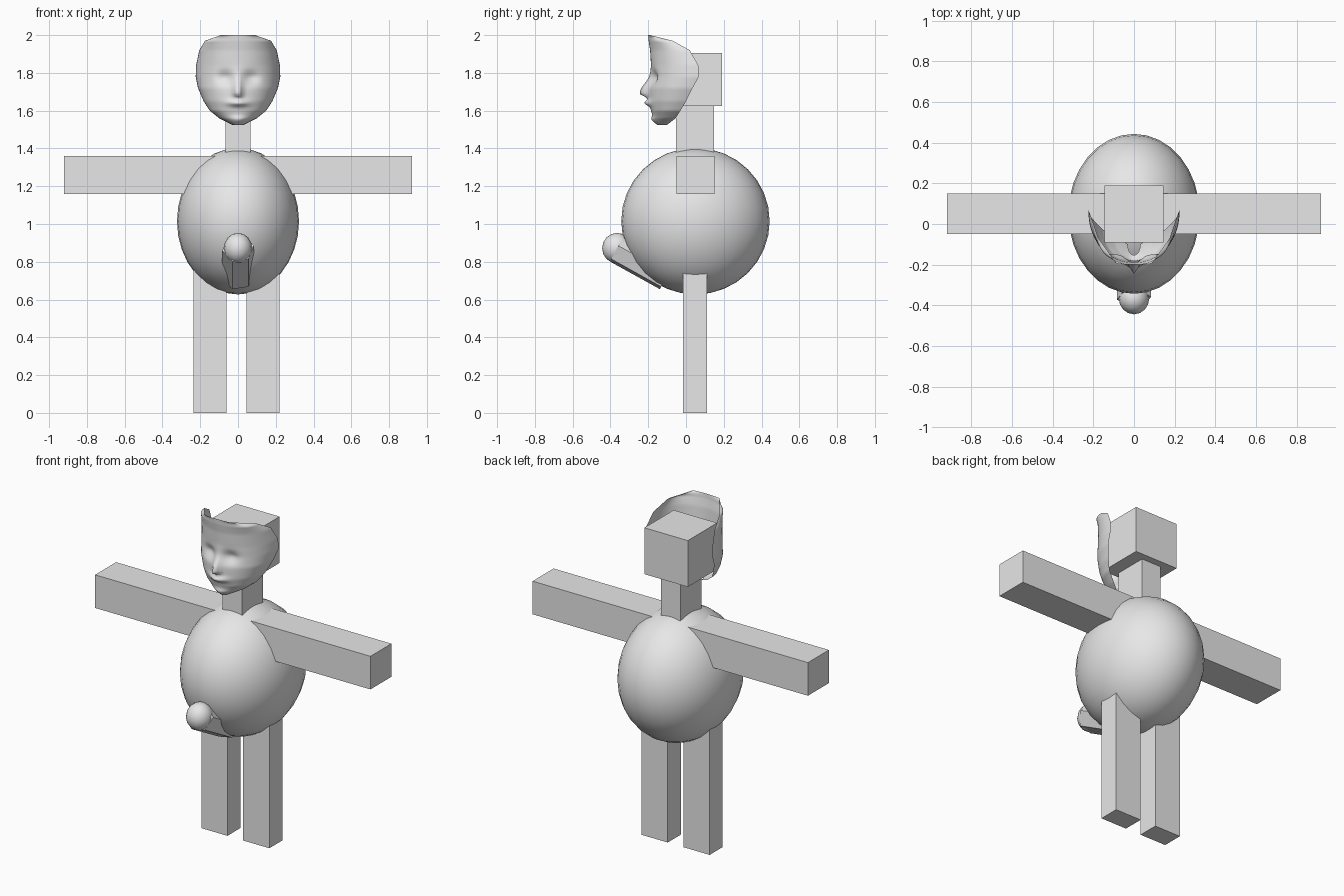
import bpy, bmesh, math
from mathutils import Vector, Matrix

cube = bpy.data.objects.get("Cube")
if cube:
    bpy.data.objects.remove(cube, do_unlink=True)

grey = bpy.data.materials.new("plain grey")
grey.use_nodes = True
grey.diffuse_color = (0.8, 0.8, 0.8, 1)
grey.node_tree.nodes["Principled BSDF"].inputs["Base Color"].default_value = (0.8, 0.8, 0.8, 1)


def finish(name, bm, smooth=False):
    mesh = bpy.data.meshes.new(name)
    for face in bm.faces:
        face.smooth = smooth
    bm.to_mesh(mesh)
    bm.free()
    mesh.materials.append(grey)
    obj = bpy.data.objects.new(name, mesh)
    bpy.context.collection.objects.link(obj)
    return obj


def box(name, low, high):
    low, high = Vector(low), Vector(high)
    bm = bmesh.new()
    place = Matrix.Translation((low + high) / 2) @ Matrix.Diagonal((*(high - low), 1))
    bmesh.ops.create_cube(bm, size=1, matrix=place)
    return finish(name, bm)


def ball(name, centre, radii, segments, rings):
    bm = bmesh.new()
    place = Matrix.Translation(centre) @ Matrix.Diagonal((*radii, 1))
    bmesh.ops.create_uvsphere(bm, u_segments=segments, v_segments=rings, radius=1, matrix=place)
    return finish(name, bm, True)


# Blocks and round body
ball("body", (0, 0.05, 1.015), (0.323, 0.393, 0.388), 32, 16)
box("head", (-0.145, -0.09, 1.625), (0.145, 0.19, 1.905))
box("neck", (-0.065, -0.053, 1.3), (0.065, 0.147, 1.64))
box("left_arm", (0.05, -0.05, 1.16), (0.92, 0.15, 1.36))
box("right_arm", (-0.92, -0.05, 1.16), (-0.05, 0.15, 1.36))
box("left_leg", (0.045, -0.015, 0), (0.22, 0.11, 0.85))
box("right_leg", (-0.235, -0.015, 0), (-0.06, 0.11, 0.85))

# Six-sided front peg with a rounded tip
tip, root = Vector((0, -0.365, 0.872)), Vector((0, -0.1, 0.725))
axis = (tip - root).normalized()
side = Vector((1, 0, 0))
up = side.cross(axis)
up = up if up.z > 0 else -up
bm = bmesh.new()
rings = []
for end in (root, tip):
    angles = [math.radians(10 + 60 * i) for i in range(6)]
    rings.append([bm.verts.new(end + 0.085 * (side * math.cos(a) + up * math.sin(a))) for a in angles])
for i in range(6):
    j = (i + 1) % 6
    bm.faces.new((rings[0][i], rings[0][j], rings[1][j], rings[1][i]))
for ring in rings:
    bm.faces.new(ring)
bmesh.ops.recalc_face_normals(bm, faces=bm.faces)
finish("peg", bm)
ball("peg_tip", tip, (0.075, 0.079, 0.081), 16, 8)

# Face mask rows: height, half width, front depth, rear rim depth
ROWS = [(2.0, 0.09, -0.2, -0.19), (1.97, 0.175, -0.198, -0.07), (1.92, 0.205, -0.19, 0.02),
        (1.84, 0.222, -0.185, 0.065), (1.78, 0.224, -0.187, 0.068), (1.72, 0.212, -0.195, 0.035),
        (1.65, 0.182, -0.195, 0.0), (1.6, 0.15, -0.185, -0.03), (1.56, 0.1, -0.172, -0.055),
        (1.525, 0.03, -0.15, -0.1)]


def bump(value, centre, width):
    return math.exp(-((value - centre) / width) ** 2)


def relief(x, z):
    nose = 0.05 * bump(x, 0, 0.02) * (bump(z, 1.69, 0.07) if z > 1.69 else bump(z, 1.69, 0.018))
    lips = 0.028 * bump(x, 0, 0.05) * bump(z, 1.64, 0.016)
    chin = 0.015 * bump(x, 0, 0.05) * bump(z, 1.55, 0.02)
    sockets = 0.025 * bump(abs(x), 0.07, 0.04) * bump(z, 1.775, 0.035)
    return sockets - nose - lips - chin


bm = bmesh.new()
COLUMNS, STEPS = 40, 6
grid = []
for a, b in zip(ROWS, ROWS[1:]):
    for s in range(STEPS + (b is ROWS[-1])):
        z, w, front, rear = (p + (q - p) * s / STEPS for p, q in zip(a, b))
        row = []
        for i in range(COLUMNS + 1):
            t = math.pi * (i / COLUMNS - 0.5)
            x = w * math.sin(t)
            y = rear + (front - rear) * math.cos(t) ** 0.9 if abs(t) < 1.57 else rear
            row.append(bm.verts.new((x, y + relief(x, z) * math.cos(t), z)))
        grid.append(row)
for upper, lower in zip(grid, grid[1:]):
    for i in range(COLUMNS):
        bm.faces.new((upper[i], lower[i], lower[i + 1], upper[i + 1]))
finish("face_mask", bm, True)
